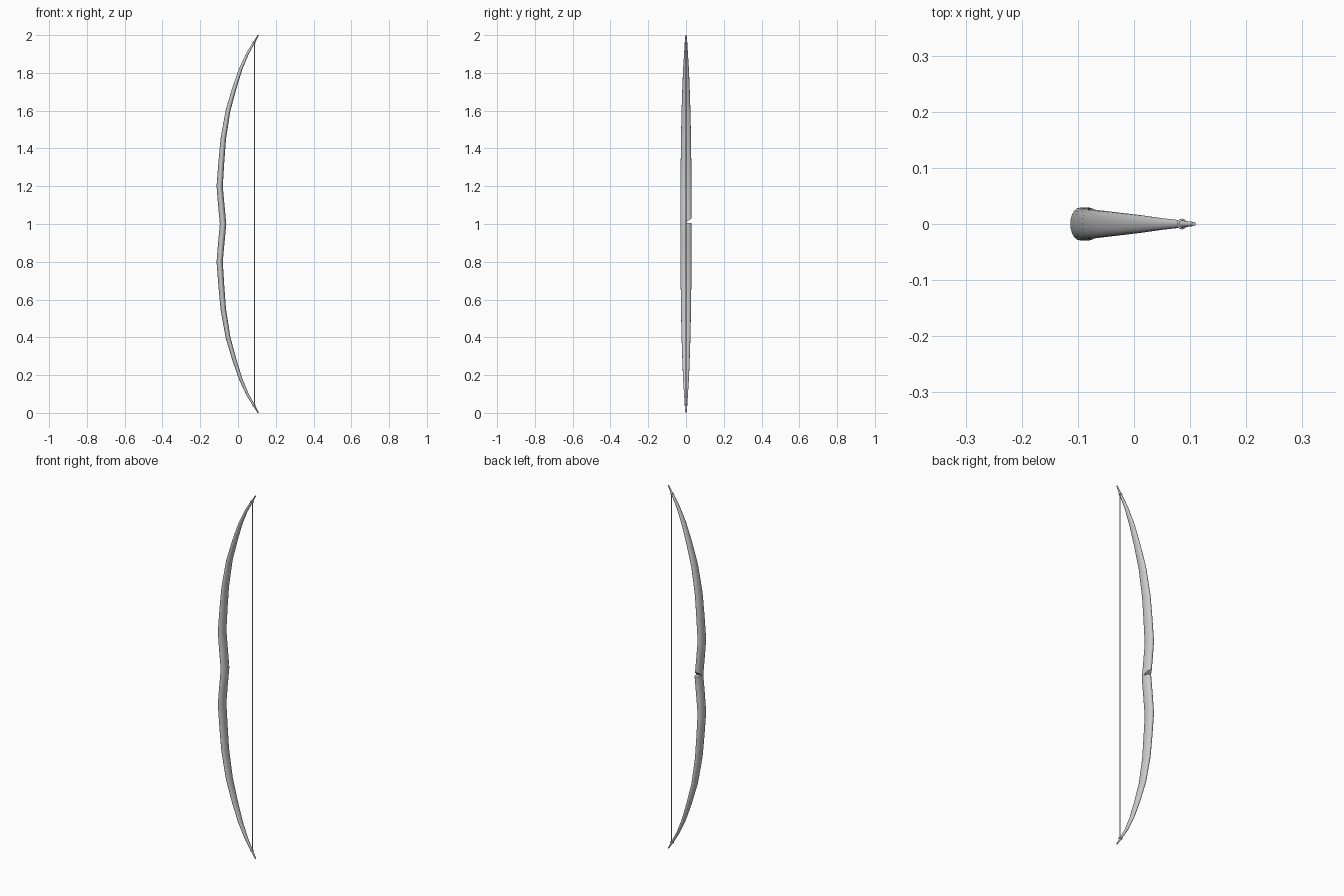
import bpy, bmesh, math
from mathutils import Vector

if "Cube" in bpy.data.objects:
    bpy.data.objects.remove(bpy.data.objects["Cube"])

SIDES = 20

def finish(name, bm):
    bmesh.ops.recalc_face_normals(bm, faces=bm.faces)
    me = bpy.data.meshes.new(name)
    bm.to_mesh(me)
    bm.free()
    ob = bpy.data.objects.new(name, me)
    bpy.context.collection.objects.link(ob)
    return ob

def smooth(ob, angle=35):
    bpy.ops.object.select_all(action='DESELECT')
    ob.select_set(True)
    bpy.context.view_layer.objects.active = ob
    bpy.ops.object.shade_smooth_by_angle(angle=math.radians(angle))

def sweep(name, stations):
    """Loft oval sections (x, z, half depth, half width) along the xz plane."""
    bm = bmesh.new()
    pts = [Vector((s[0], 0, s[1])) for s in stations]
    rings = []
    for i, (x, z, hd, hw) in enumerate(stations):
        t = (pts[min(i + 1, len(pts) - 1)] - pts[max(i - 1, 0)]).normalized()
        side = Vector((t.z, 0, -t.x))
        if i in (0, len(pts) - 1):
            side = Vector((1, 0, 0))      # level ends at the tips
        ring = []
        for k in range(SIDES):
            a = 2 * math.pi * k / SIDES
            p = pts[i] + side * hd * math.cos(a) + Vector((0, hw * math.sin(a), 0))
            ring.append(bm.verts.new(p))
        rings.append(ring)
    for a, b in zip(rings, rings[1:]):
        for k in range(SIDES):
            n = (k + 1) % SIDES
            bm.faces.new((a[k], a[n], b[n], b[k]))
    bm.faces.new(rings[0])
    bm.faces.new(rings[-1])
    return finish(name, bm)

# Bow stave: upper half stations, mirrored about the grip at z = 1
upper = [(-0.079, 1.0, 0.017, 0.029), (-0.0885, 1.1, 0.017, 0.029),
         (-0.097, 1.2, 0.0165, 0.029), (-0.088, 1.33, 0.0155, 0.028),
         (-0.078, 1.45, 0.0145, 0.0265), (-0.053, 1.6, 0.0125, 0.0235),
         (-0.019, 1.72, 0.011, 0.0195), (0.014, 1.82, 0.009, 0.0155),
         (0.049, 1.9, 0.007, 0.0105), (0.084, 1.96, 0.0055, 0.0065),
         (0.107, 2.0, 0.0035, 0.0035)]
lower = [(x, 2 - z, d, w) for x, z, d, w in reversed(upper[1:])]
stave = sweep("bow_stave", lower + upper)

# Arrow rest: wedge cut into one side of the grip
bm = bmesh.new()
wedge = [(0.001, 1.004), (0.05, 1.004), (0.05, 1.045), (0.003, 1.011)]
base = bm.faces.new([bm.verts.new((-0.2, y, z)) for y, z in wedge])
ext = bmesh.ops.extrude_face_region(bm, geom=[base])
bmesh.ops.translate(bm, vec=(0.3, 0, 0),
                    verts=[v for v in ext["geom"] if isinstance(v, bmesh.types.BMVert)])
cutter = finish("arrow_rest_cutter", bm)
mod = stave.modifiers.new("arrow_rest", 'BOOLEAN')
mod.operation = 'DIFFERENCE'
mod.solver = 'EXACT'
mod.object = cutter
bpy.context.view_layer.objects.active = stave
stave.select_set(True)
bpy.ops.object.modifier_apply(modifier=mod.name)
bpy.data.objects.remove(cutter)
smooth(stave)

# Bowstring
bpy.ops.mesh.primitive_cylinder_add(vertices=10, radius=0.003, depth=1.916,
                                    location=(0.088, 0, 1))
string = bpy.context.object
string.name = "bowstring"
smooth(string)

# String loops around both tips
for label, s in (("upper", 1), ("lower", -1)):
    bpy.ops.mesh.primitive_torus_add(major_radius=0.007, minor_radius=0.0025,
                                     major_segments=20, minor_segments=8,
                                     location=(0.0855, 0, 1 + s * 0.961),
                                     rotation=(0, s * math.radians(15), 0))
    loop = bpy.context.object
    loop.name = label + "_string_loop"
    smooth(loop, 60)
